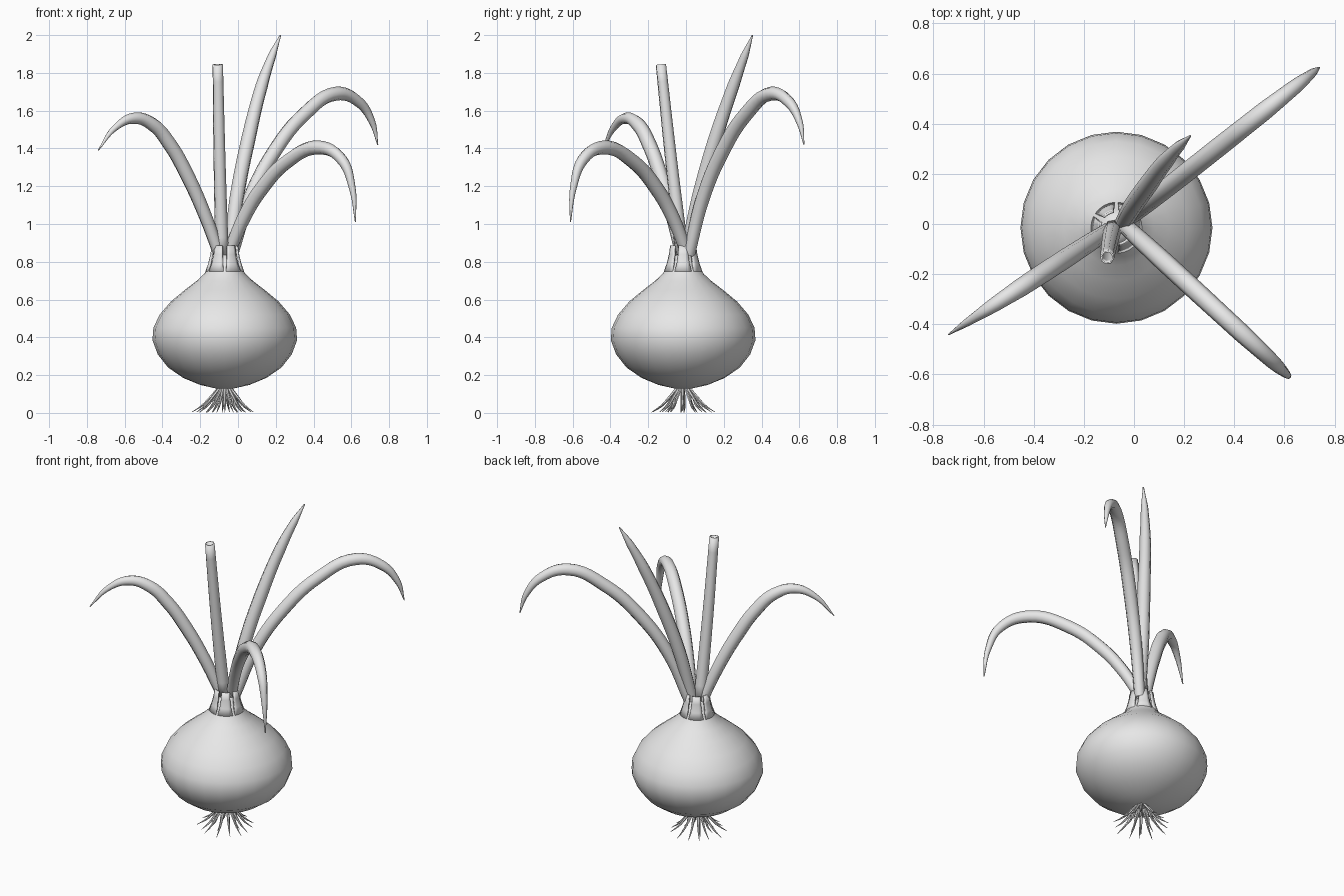
import bpy, bmesh, math, random
from mathutils import Vector

if "Cube" in bpy.data.objects:
    bpy.data.objects.remove(bpy.data.objects["Cube"])

random.seed(4)
CX, CY = -0.07, -0.015          # bulb axis

skin = bpy.data.materials.new("pale grey")
skin.diffuse_color = (0.8, 0.8, 0.8, 1)
skin.use_nodes = True
skin.node_tree.nodes["Principled BSDF"].inputs["Base Color"].default_value = skin.diffuse_color


def finish(obj, angle=50):
    obj.data.materials.clear()
    obj.data.materials.append(skin)
    bpy.ops.object.select_all(action='DESELECT')
    obj.select_set(True)
    bpy.context.view_layer.objects.active = obj
    bpy.ops.object.shade_smooth_by_angle(angle=math.radians(angle))
    return obj


def mesh_object(name, bm):
    me = bpy.data.meshes.new(name)
    bm.to_mesh(me)
    bm.free()
    obj = bpy.data.objects.new(name, me)
    bpy.context.collection.objects.link(obj)
    return obj


def lathe(name, profile, segments):
    bm = bmesh.new()
    pts = [bm.verts.new((r, 0, z)) for r, z in profile]
    edges = [bm.edges.new(p) for p in zip(pts, pts[1:])]
    bmesh.ops.spin(bm, geom=pts + edges, cent=(0, 0, 0), axis=(0, 0, 1),
                   angle=2 * math.pi, steps=segments)
    bmesh.ops.remove_doubles(bm, verts=bm.verts, dist=1e-4)
    bmesh.ops.recalc_face_normals(bm, faces=bm.faces)
    obj = mesh_object(name, bm)
    obj.location = (CX, CY, 0)
    return finish(obj)


def tubes(name, paths, radius, sides=2, res=6, caps=True):
    """Sweep a round section along each path of (point, relative radius)."""
    cu = bpy.data.curves.new(name, 'CURVE')
    cu.dimensions = '3D'
    cu.bevel_depth, cu.bevel_resolution = radius, sides
    cu.resolution_u, cu.use_fill_caps = res, caps
    for path in paths:
        sp = cu.splines.new('BEZIER')
        sp.bezier_points.add(len(path) - 1)
        for bp, (co, r) in zip(sp.bezier_points, path):
            bp.co, bp.radius = co, r
            bp.handle_left_type = bp.handle_right_type = 'AUTO'
    tmp = bpy.data.objects.new(name + "_path", cu)
    bpy.context.collection.objects.link(tmp)
    dg = bpy.context.evaluated_depsgraph_get()
    me = bpy.data.meshes.new_from_object(tmp.evaluated_get(dg))
    bpy.data.objects.remove(tmp)
    obj = bpy.data.objects.new(name, me)
    bpy.context.collection.objects.link(obj)
    return finish(obj)


# Bulb
lathe("bulb", [(0, .127), (.05, .13), (.13, .148), (.22, .185), (.30, .24), (.355, .31),
               (.383, .385), (.378, .45), (.345, .52), (.285, .59), (.21, .652),
               (.15, .698), (.11, .735), (.09, .765), (.07, .80), (.045, .835), (0, .84)], 24)

# Neck scales: six curved plates leaning inwards
bm = bmesh.new()
for k in range(6):
    rows = []
    for r, z, half in [(.102, .75, 26), (.088, .79, 23), (.076, .84, 21), (.070, .885, 20)]:
        row = []
        for j in range(-2, 3):
            a = math.radians(60 * k + half * j / 2)
            row.append(bm.verts.new((r * math.cos(a), r * math.sin(a), z)))
        rows.append(row)
    for lo, hi in zip(rows, rows[1:]):
        for j in range(4):
            bm.faces.new((lo[j], lo[j + 1], hi[j + 1], hi[j]))
scales = mesh_object("neck_scales", bm)
scales.location = (CX, CY, 0)
mod = scales.modifiers.new("thickness", 'SOLIDIFY')
mod.thickness = 0.01
finish(scales)

# Arching leaves: (x, z) path, with y following x along a straight ground line
taper = [.85, .98, 1.05, 1.05, 1.0, .8, .48, .08]
arches = {
    "back_right_leaf": (.04, .79, [(-.03, .84), (.06, 1.13), (.19, 1.38), (.35, 1.58),
                                   (.52, 1.69), (.64, 1.645), (.71, 1.54), (.74, 1.42)]),
    "front_right_leaf": (-.04, -.92, [(-.05, .84), (.03, 1.03), (.12, 1.18), (.26, 1.33),
                                      (.43, 1.405), (.55, 1.34), (.605, 1.19), (.622, 1.01)]),
    "front_left_leaf": (.04, .65, [(-.10, .84), (-.18, 1.06), (-.27, 1.26), (-.36, 1.42),
                                   (-.45, 1.525), (-.55, 1.56), (-.65, 1.51), (-.74, 1.39)]),
}
for name, (y0, slope, pts) in arches.items():
    tubes(name, [[((x, y0 + slope * x, z), t) for (x, z), t in zip(pts, taper)]], .037)

# Upright leaf
upright = [(-.045, .0, .84), (-.005, .07, 1.15), (.055, .155, 1.45),
           (.125, .25, 1.73), (.18, .31, 1.89), (.225, .352, 2.0)]
tubes("upright_leaf", [list(zip(upright, [.9, 1.05, 1.05, .9, .6, .1]))], .037)

# Cut hollow stalk
stalk = tubes("cut_stalk", [[((-.085, -.02, .84), 1.3), ((-.098, -.08, 1.35), 1.15),
                             ((-.107, -.133, 1.845), 1.0)]], .028, caps=False)
mod = stalk.modifiers.new("thickness", 'SOLIDIFY')
mod.thickness, mod.offset = .007, -1

# Roots: two rings of fine strands spreading to the ground
roots = []
for count, reach in [(14, .17), (8, .10)]:
    for k in range(count):
        a = 2 * math.pi * (k + random.uniform(-.2, .2)) / count
        d = Vector((math.cos(a), math.sin(a), 0))
        c = Vector((CX, CY, 0))
        R = reach * random.uniform(.88, 1.04)
        roots.append([(c + d * .025 + Vector((0, 0, .14)), 1.0),
                      (c + d * (.025 + R * .28) + Vector((0, 0, .085)), .9),
                      (c + d * R * .68 + Vector((0, 0, .04)), .65),
                      (c + d * R + Vector((0, 0, .004)), .15)])
tubes("roots", roots, .0085, sides=1, res=4)
